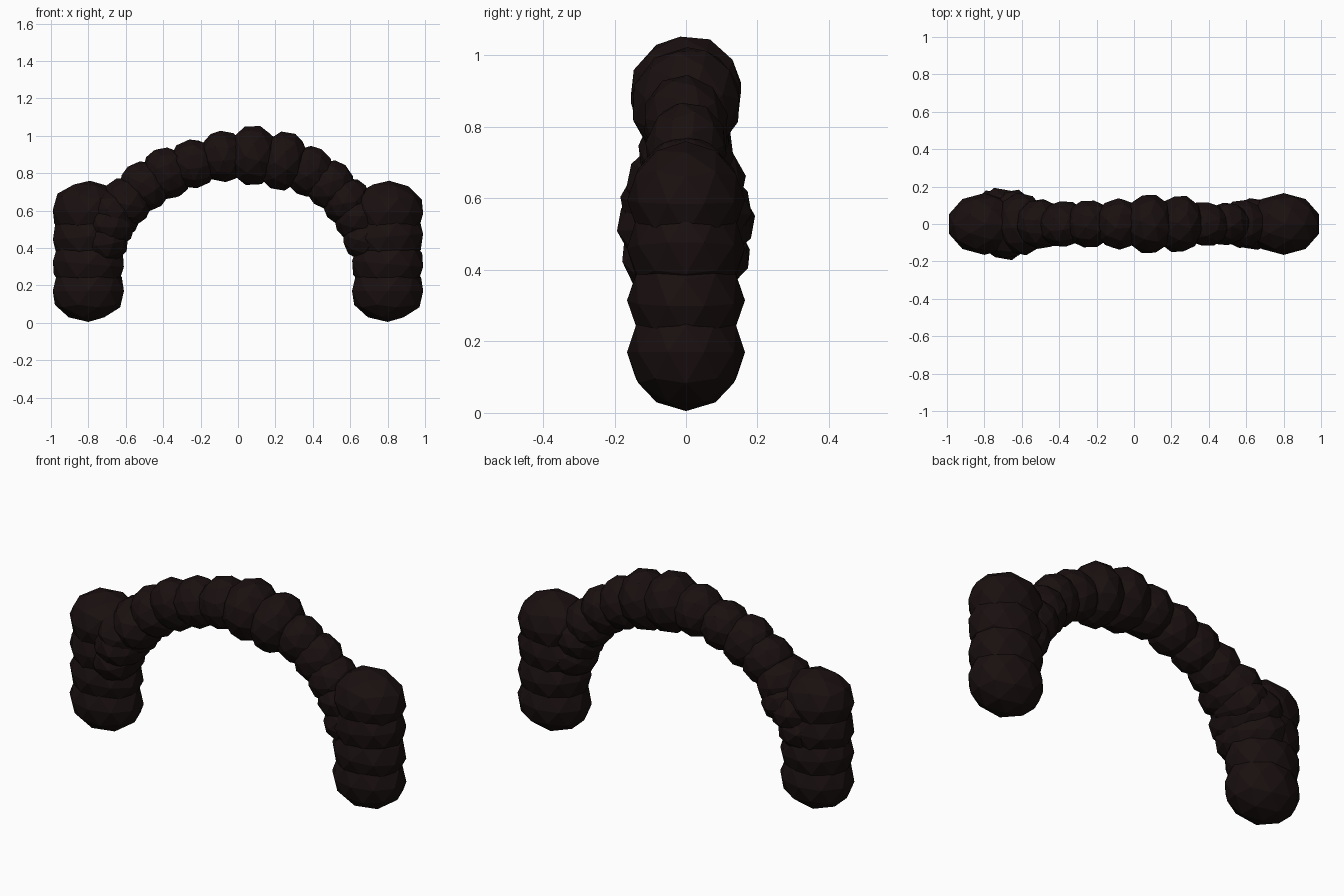
import bpy
from math import radians, atan2

mat = bpy.data.materials.new("dark_brown")
mat.diffuse_color = (0.010, 0.005, 0.005, 1)


def lump(name, loc, scale, rot=(0, 0, 0)):
    """One flat-shaded, low-poly ball."""
    bpy.ops.mesh.primitive_ico_sphere_add(subdivisions=2, radius=1, location=loc,
                                          rotation=[radians(a) for a in rot])
    ob = bpy.context.object
    ob.name = name
    ob.scale = scale
    ob.data.materials.append(mat)
    return ob


# Side tufts: four stacked, flattened balls on each side
for side, sx in (("left", -1), ("right", 1)):
    for i, (z, tilt) in enumerate(((0.17, 0), (0.315, 5), (0.46, -5), (0.595, 3))):
        lump(f"{side}_tuft_{i + 1}", (0.8 * sx, 0, z), (0.2, 0.165, 0.165), (0, tilt, 0))

# Arch of balls: x, z, radius along the arch, depth radius, thickness radius, roll
arch = [
    (-0.73, 0.44, 0.13, 0.19, 0.14, 20),
    (-0.70, 0.53, 0.13, 0.20, 0.15, 15),
    (-0.66, 0.58, 0.13, 0.19, 0.14, -15),
    (-0.60, 0.645, 0.13, 0.17, 0.14, 10),
    (-0.50, 0.73, 0.13, 0.135, 0.14, -10),
    (-0.38, 0.80, 0.13, 0.125, 0.145, 15),
    (-0.24, 0.85, 0.13, 0.13, 0.135, -20),
    (-0.08, 0.89, 0.13, 0.14, 0.14, 10),
    (0.08, 0.895, 0.14, 0.16, 0.165, -24),
    (0.24, 0.865, 0.13, 0.155, 0.165, -20),
    (0.38, 0.81, 0.13, 0.12, 0.14, 15),
    (0.49, 0.74, 0.13, 0.115, 0.135, -10),
    (0.58, 0.65, 0.12, 0.13, 0.135, 10),
    (0.64, 0.56, 0.12, 0.14, 0.13, -10),
    (0.68, 0.45, 0.12, 0.14, 0.12, 15),
]
for i, (x, z, along, depth, thick, roll) in enumerate(arch):
    # lean each ball outward so it follows the arch
    lean = atan2(x / 0.49, (z - 0.3) / 0.36) * 57.2958
    lump(f"arch_lump_{i + 1}", (x, 0, z), (along, depth, thick), (roll, lean, 0))
